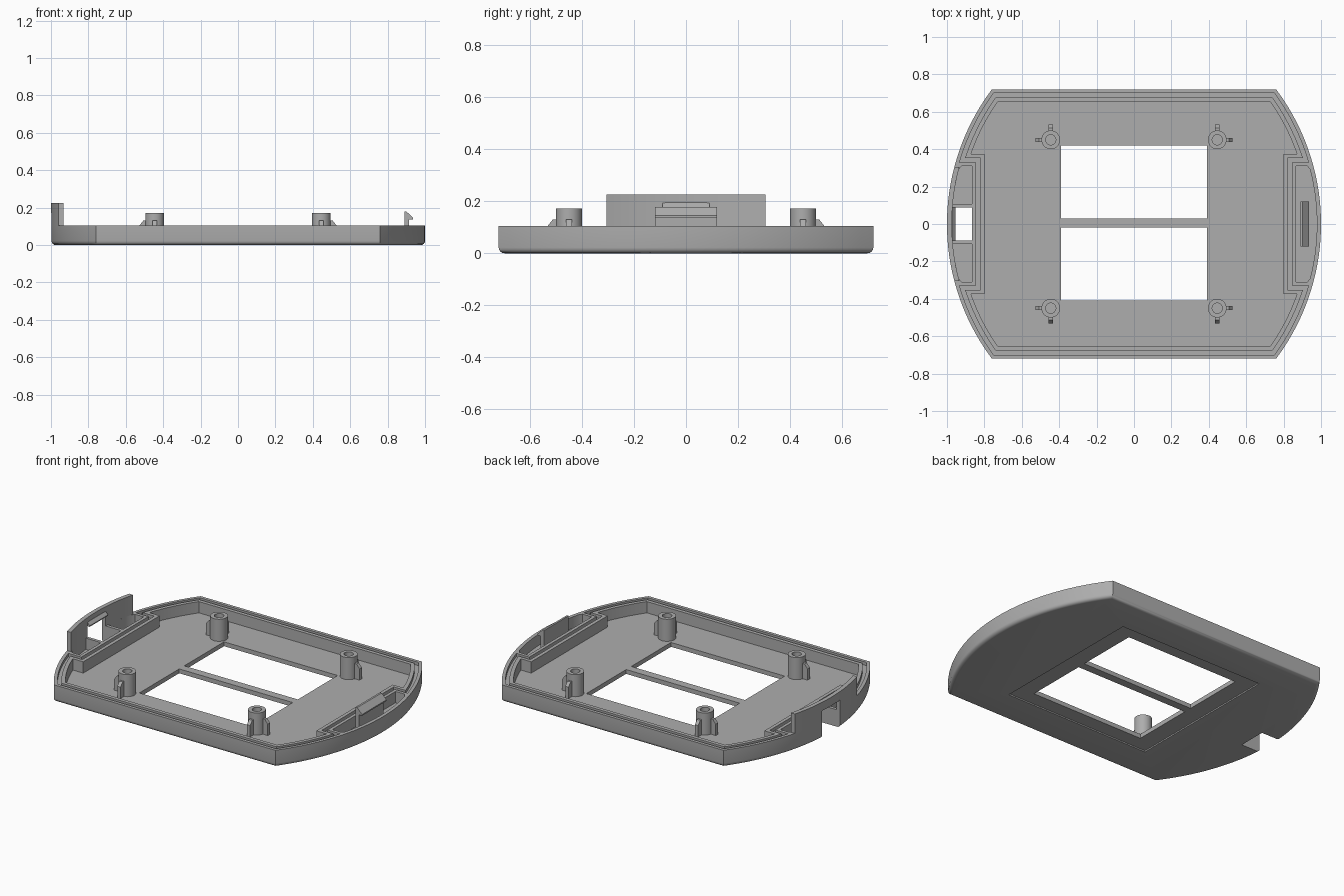
import bpy, bmesh, math
from mathutils import Matrix

if "Cube" in bpy.data.objects:
    bpy.data.objects.remove(bpy.data.objects["Cube"], do_unlink=True)

grey = bpy.data.materials.new("matte_grey")
grey.use_nodes = True
COLOUR = (0.42, 0.42, 0.42, 1)
grey.diffuse_color = COLOUR
grey.node_tree.nodes["Principled BSDF"].inputs["Base Color"].default_value = COLOUR

RIM, FLOOR = 0.105, 0.035
RADIUS, CENTRE, HALF = 1.2, 0.2, 0.72


def arc(inset, y0, y1, n=14):
    """Points of the bowed end, moved inward by inset, between two y values."""
    r = RADIUS - inset
    ys = [y0 + (y1 - y0) * i / n for i in range(n + 1)]
    return [(math.sqrt(r * r - y * y) - CENTRE, y) for y in ys]


def outline(inset, box=None):
    """Whole plan outline; box = (x, y) steps the wall around the end pockets."""
    h = HALF - inset
    if box:
        bx, by = box
        side = arc(inset, h, by) + [(bx, by), (bx, -by)] + arc(inset, -by, -h)
    else:
        side = arc(inset, h, -h, 32)
    return side + [(-x, -y) for x, y in side]


def finish(name, bm):
    bmesh.ops.recalc_face_normals(bm, faces=bm.faces)
    mesh = bpy.data.meshes.new(name)
    bm.to_mesh(mesh)
    bm.free()
    mesh.materials.append(grey)
    ob = bpy.data.objects.new(name, mesh)
    bpy.context.collection.objects.link(ob)
    return ob


def loft(name, layers, ring=False):
    """Skin (outline, z) layers; a ring closes on itself, otherwise cap the ends."""
    bm = bmesh.new()
    rows = [[bm.verts.new((x, y, z)) for x, y in pts] for pts, z in layers]
    n = len(rows[0])
    pairs = list(zip(rows, rows[1:])) + ([(rows[-1], rows[0])] if ring else [])
    for a, b in pairs:
        for i in range(n):
            j = (i + 1) % n
            bm.faces.new((a[i], a[j], b[j], b[i]))
    if not ring:
        bm.faces.new(rows[0])
        bm.faces.new(rows[-1])
    return finish(name, bm)


def prism(name, pts, z0, z1):
    return loft(name, [(pts, z0), (pts, z1)])


def box(name, x0, x1, y0, y1, z0, z1):
    return prism(name, [(x0, y0), (x1, y0), (x1, y1), (x0, y1)], z0, z1)


def side_prism(name, profile, half_width):
    """Extrude an (x, z) profile along y."""
    bm = bmesh.new()
    f = bm.faces.new([bm.verts.new((x, -half_width, z)) for x, z in profile])
    new = bmesh.ops.extrude_face_region(bm, geom=[f])["geom"]
    verts = [v for v in new if isinstance(v, bmesh.types.BMVert)]
    bmesh.ops.translate(bm, verts=verts, vec=(0, 2 * half_width, 0))
    return finish(name, bm)


def cut(ob, cutters):
    for c in cutters:
        m = ob.modifiers.new("cut", 'BOOLEAN')
        m.operation, m.solver, m.object = 'DIFFERENCE', 'EXACT', c
    bpy.context.view_layer.update()
    dg = bpy.context.evaluated_depsgraph_get()
    mesh = bpy.data.meshes.new_from_object(ob.evaluated_get(dg))
    ob.modifiers.clear()
    ob.data = mesh
    for c in cutters:
        bpy.data.objects.remove(c, do_unlink=True)


def mirror_x(pts):
    return [(-x, y) for x, y in pts]


def pocket(inset):
    """Curved end pocket with clipped outer corners."""
    outer = arc(inset, 0.29, -0.29)
    x = outer[0][0] - 0.015
    return [(0.865, 0.31), (x, 0.31)] + outer + [(x, -0.31), (0.865, -0.31)]


def notch_cutter():
    return box("notch_cutter", -1.1, -0.866, -0.088, 0.088, -0.02, 0.172)


# Tray with rounded lower edge
fillet = 0.022
layers = []
for i in range(5):
    a = math.pi / 2 * i / 4
    layers.append((outline(fillet * (1 - math.sin(a))), fillet * (1 - math.cos(a))))
layers.append((outline(0), RIM))
tray = loft("tray", layers)

# Cavity, seal groove, end pockets, windows, underside recess and cable notch
g_out, g_in = outline(0.02, (0.845, 0.33)), outline(0.042, (0.822, 0.353))
TOP = RIM + 0.05
cut(tray, [
    prism("cavity", outline(0.065, (0.8, 0.375)), FLOOR, TOP),
    loft("groove", [(g_out, 0.085), (g_out, TOP), (g_in, TOP), (g_in, 0.085)], ring=True),
    prism("pocket_left", pocket(0.022), FLOOR, TOP),
    prism("pocket_right", mirror_x(pocket(0.026)), FLOOR, TOP),
    box("recess", -0.5, 0.5, -0.5, 0.5, -0.05, 0.008),
    box("window_back", -0.39, 0.39, 0.03, 0.42, -0.1, 0.2),
    box("window_front", -0.39, 0.39, -0.41, -0.02, -0.1, 0.2),
    notch_cutter(),
])

# Raised end tab with the cable notch and a sloped catch above it
tab_plan = arc(0, 0.305, -0.305, 24) + arc(0.026, -0.305, 0.305, 24)
tab = prism("end_tab", mirror_x(tab_plan), RIM, 0.225)
cut(tab, [notch_cutter()])
side_prism("tab_catch", [(-0.98, 0.172), (-0.955, 0.172), (-0.955, 0.178), (-0.972, 0.195),
                         (-0.98, 0.195)], 0.09)

# Thin walls beside the cable notch
for s, side in ((1, "back"), (-1, "front")):
    ys = sorted((s * 0.088, s * 0.108))
    box("notch_wall_" + side, -0.972, -0.864, ys[0], ys[1], FLOOR - 0.005, RIM)

# Snap hook in the opposite pocket
side_prism("snap_hook", [(0.89, 0.03), (0.915, 0.03), (0.915, 0.137), (0.936, 0.137),
                         (0.936, 0.145), (0.902, 0.178), (0.89, 0.178)], 0.12)

# Screw posts, each with two outward gussets
for sx, xn in ((1, "left"), (-1, "right")):
    for sy, yn in ((1, "back"), (-1, "front")):
        def circle(r):
            return [(sx * 0.445 + r * math.cos(math.tau * i / 32),
                     sy * 0.45 + r * math.sin(math.tau * i / 32)) for i in range(32)]
        loft(f"post_{yn}_{xn}", [(circle(0.05), FLOOR - 0.005), (circle(0.05), 0.172),
                                 (circle(0.027), 0.172), (circle(0.027), 0.06)])
        for angle, axis in ((0 if sx > 0 else math.pi, "side"), (sy * math.pi / 2, "end")):
            rib = side_prism(f"post_gusset_{axis}_{yn}_{xn}",
                             [(0.04, FLOOR - 0.005), (0.082, FLOOR - 0.005), (0.082, 0.105),
                              (0.062, 0.13), (0.04, 0.13)], 0.011)
            rib.data.transform(Matrix.Translation((sx * 0.445, sy * 0.45, 0))
                               @ Matrix.Rotation(angle, 4, 'Z'))

# Smooth the curved walls, keep edges crisp
bpy.ops.object.select_all(action='DESELECT')
for ob in bpy.context.scene.objects:
    if ob.type == 'MESH' and grey.name in ob.data.materials:
        ob.select_set(True)
        bpy.context.view_layer.objects.active = ob
bpy.ops.object.shade_smooth_by_angle(angle=math.radians(30))
